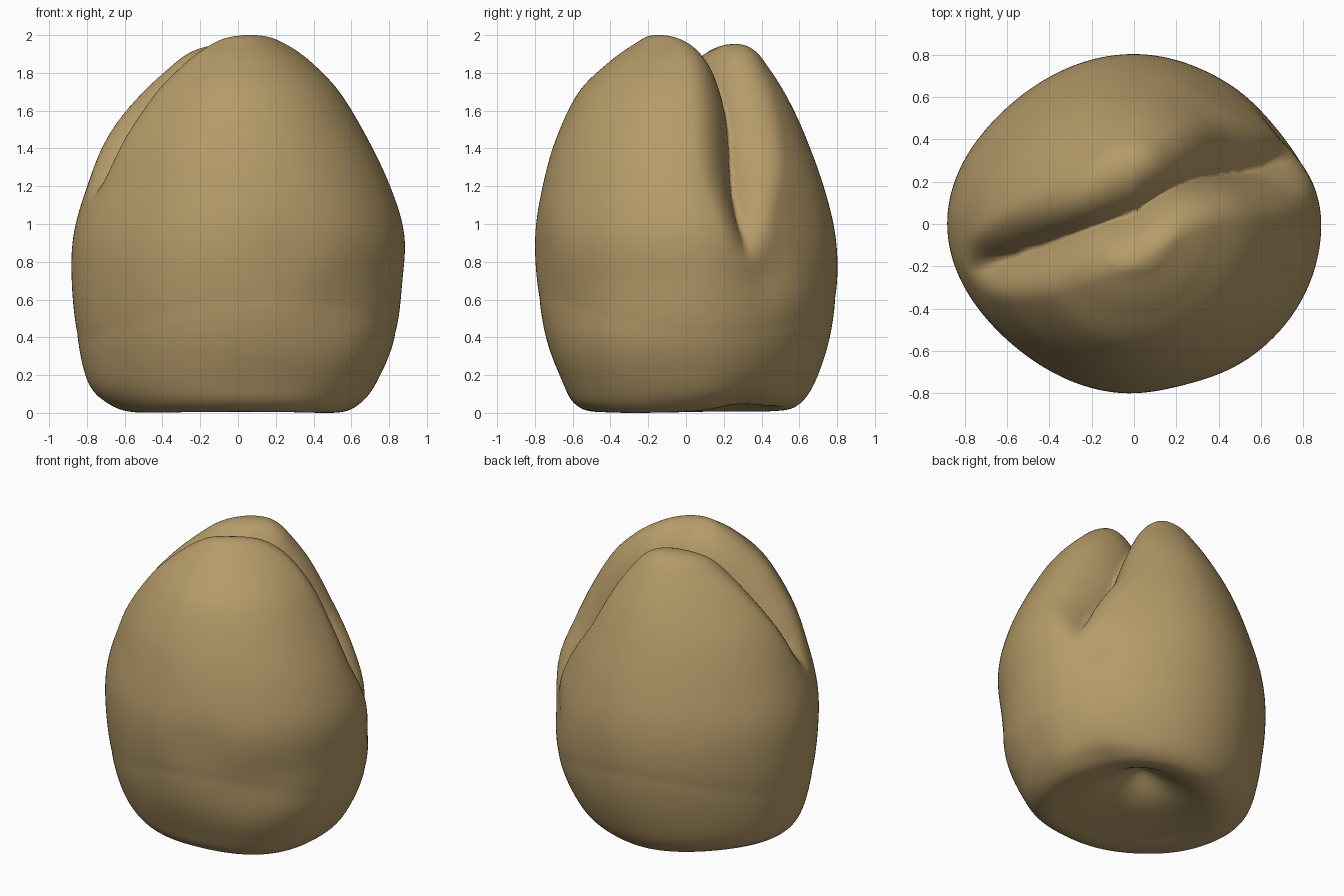
import bpy
import bmesh
import math
from mathutils import Vector

SEGMENTS = 180
STEPS = 10

# Outline by height: z, left side, right side, front, back
OUTLINE = [
    (.06, 0, 0, 0, 0),
    (.05, -.2, .2, -.18, .18),
    (.025, -.4, .4, -.36, .36),
    (.01, -.55, .54, -.5, .5),
    (.05, -.68, .64, -.59, .6),
    (.16, -.79, .73, -.65, .68),
    (.4, -.85, .83, -.74, .76),
    (.7, -.88, .87, -.79, .8),
    (.95, -.87, .88, -.8, .79),
    (1.2, -.8, .81, -.76, .73),
    (1.45, -.7, .69, -.69, .64),
    (1.7, -.54, .54, -.57, .53),
    (1.86, -.4, .39, -.41, .44),
    (1.96, -.28, .26, -.27, .36),
    (2.005, -.16, .16, -.18, .24),
    (2.025, 0, 0, 0, 0),
]

# Soft hollows: centre, radius, depth
HOLLOWS = [
    (Vector((.72, .45, .75)), .18, .03),
    (Vector((.74, .17, 1.22)), .16, .015),
    (Vector((.25, -.78, .85)), .2, .015),
    (Vector((.5, -.65, .5)), .22, .015),
    (Vector((.12, .22, .04)), .22, .16),
    (Vector((.5, .3, .03)), .16, .03),
]


def smoothstep(low, high, value):
    t = max(0, min(1, (value - low) / (high - low)))
    return t * t * (3 - 2 * t)


def spline(points, steps):
    """Sample a smooth curve that passes through all points."""
    points = [Vector(p) for p in points]
    last = len(points) - 1
    samples = []
    for i in range(last):
        before, start = points[max(i - 1, 0)], points[i]
        end, after = points[i + 1], points[min(i + 2, last)]
        for k in range(steps):
            t = k / steps
            leave, arrive = (end - before) / 2, (after - start) / 2
            bend = (end - start) * 3 - leave * 2 - arrive
            settle = (start - end) * 2 + leave + arrive
            samples.append(start + leave * t + bend * t ** 2 + settle * t ** 3)
    samples.append(points[last])
    return samples


def body_point(section, angle):
    """Point on the plain bud, with each corner slightly trimmed or filled."""
    z, left, right, front, back = section
    across, along = math.cos(angle), math.sin(angle)
    if across > 0 and along < 0:
        trim = -.05 * (1 - smoothstep(.2, .7, z))
    elif across > 0:
        trim = .02 + .06 * smoothstep(.55, 1.1, z)
    else:
        trim = .036
    narrow = 1 - trim * math.sin(2 * angle) ** 2
    x = (left + right) / 2 + (right - left) / 2 * across * narrow
    y = (front + back) / 2 + (back - front) / 2 * along * narrow
    return Vector((x, y, z))


def carve(point):
    """Press the cleft between the two lobes, the hollows and the base crease."""
    core = Vector((0, .04, .8))
    inward = (core - point).normalized()
    x, y, z = point
    moved = point.copy()

    # Diagonal cleft, bowed and reaching lower on one side
    bow = .07 * math.sin(4.5 * max(x, 0)) * smoothstep(.9, 1.4, z)
    across = (y - .06 - .36 * x - bow) / 1.06
    floor = 1.1 - .33 * smoothstep(-.4, .6, x)
    fade = smoothstep(floor, floor + .75, z)
    width = .15 + .11 * fade
    valley = max(0, 1 - abs(across) / width) ** 2
    moved += inward * valley * (.09 * smoothstep(floor, floor + .3, z) + .15 * fade)

    # Back lobe stands a little lower
    moved.z -= .035 * smoothstep(.05, .25, across) * smoothstep(1.5, 1.95, z)

    # Soft hollows
    for centre, radius, depth in HOLLOWS:
        moved += inward * depth * math.exp(-((point - centre).length / radius) ** 2)

    # Faint crease round the lower body
    around = math.atan2(y, x)
    crease = .52 + .1 * math.sin(2 * around - 2)
    side = smoothstep(.4, .7, math.hypot(x, y))
    moved += inward * .004 * side * math.exp(-abs(z - crease) / .05)

    # Uneven foot
    foot = 1 - smoothstep(0, .12, z)
    moved.z += .01 * foot * math.sin(3 * around) * side
    return moved


def build_bud(name, material):
    bm = bmesh.new()
    sections = spline(OUTLINE, STEPS)
    bottom = bm.verts.new(carve(body_point(sections[0], 0)))
    top = bm.verts.new(carve(body_point(sections[-1], 0)))
    rings = []
    for section in sections[1:-1]:
        ring = []
        for i in range(SEGMENTS):
            angle = math.tau * i / SEGMENTS
            ring.append(bm.verts.new(carve(body_point(section, angle))))
        rings.append(ring)
    for i in range(SEGMENTS):
        j = (i + 1) % SEGMENTS
        bm.faces.new((bottom, rings[0][j], rings[0][i]))
        bm.faces.new((top, rings[-1][i], rings[-1][j]))
        for lower, upper in zip(rings, rings[1:]):
            bm.faces.new((lower[i], lower[j], upper[j], upper[i]))

    # Rest the foot on the ground
    low = min(v.co.z for v in bm.verts)
    for v in bm.verts:
        v.co.z -= low
    bmesh.ops.recalc_face_normals(bm, faces=bm.faces)
    for face in bm.faces:
        face.smooth = True
    mesh = bpy.data.meshes.new(name)
    bm.to_mesh(mesh)
    bm.free()
    mesh.materials.append(material)
    bud = bpy.data.objects.new(name, mesh)
    bpy.context.collection.objects.link(bud)
    return bud


def make_material(name, colour):
    material = bpy.data.materials.new(name)
    material.use_nodes = True
    material.diffuse_color = colour
    material.node_tree.nodes["Principled BSDF"].inputs["Base Color"].default_value = colour
    return material


default_cube = bpy.data.objects.get("Cube")
if default_cube:
    bpy.data.objects.remove(default_cube, do_unlink=True)

tan = make_material("tan", (.46, .325, .14, 1))
build_bud("two_lobed_bud", tan)
